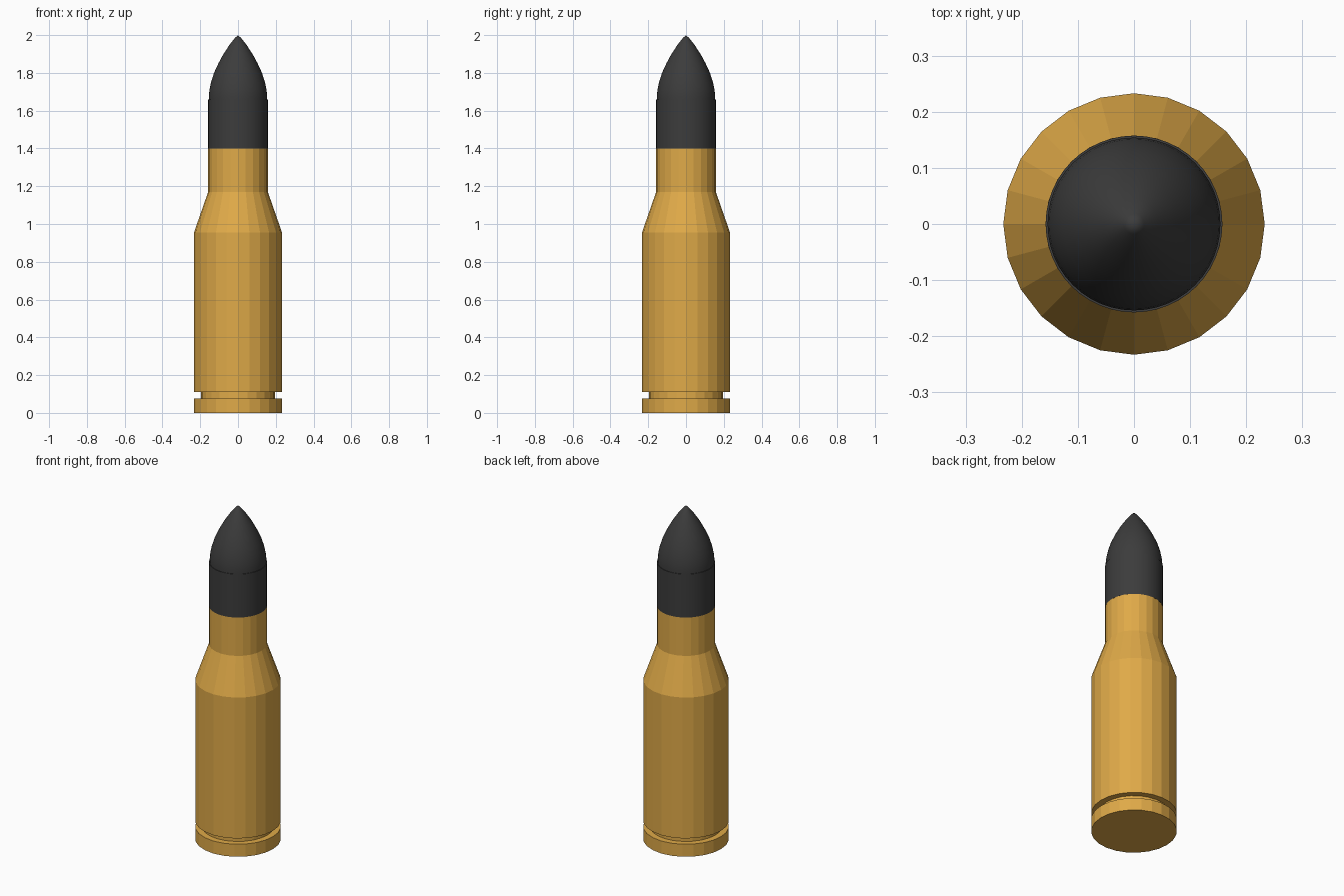
import bpy
import bmesh
import math

cube = bpy.data.objects.get("Cube")
if cube:
    bpy.data.objects.remove(cube)


def material(name, rgb):
    mat = bpy.data.materials.new(name)
    mat.use_nodes = True
    colour = (*rgb, 1)
    mat.diffuse_color = colour
    mat.node_tree.nodes["Principled BSDF"].inputs["Base Color"].default_value = colour
    return mat


def lathe(name, profile, sides, mat, smooth=False):
    """Turn a (radius, height) profile about z; open ends are capped."""
    bm = bmesh.new()
    rings = []
    for r, z in profile:
        if r == 0:
            rings.append([bm.verts.new((0, 0, z))] * sides)
            continue
        angles = [math.tau * i / sides for i in range(sides)]
        rings.append([bm.verts.new((r * math.cos(a), r * math.sin(a), z)) for a in angles])
    for low, high in zip(rings, rings[1:]):
        for i in range(sides):
            j = (i + 1) % sides
            corners = [low[i], low[j], high[j], high[i]]
            bm.faces.new(list(dict.fromkeys(corners)))
    bm.faces.new(rings[0][::-1])
    if profile[-1][0] > 0:
        bm.faces.new(rings[-1])
    mesh = bpy.data.meshes.new(name)
    bm.to_mesh(mesh)
    bm.free()
    mesh.materials.append(mat)
    obj = bpy.data.objects.new(name, mesh)
    bpy.context.collection.objects.link(obj)
    if smooth:
        bpy.ops.object.select_all(action="DESELECT")
        bpy.context.view_layer.objects.active = obj
        obj.select_set(True)
        bpy.ops.object.shade_smooth_by_angle(angle=math.radians(30))
    return obj


brass = material("brass", (0.74, 0.40, 0.065))
dark = material("dark_metal", (0.045, 0.045, 0.045))

# Faceted case: rim, extractor groove, body, shoulder and neck
lathe("case", [(0.233, 0), (0.233, 0.075), (0.197, 0.075), (0.197, 0.11),
               (0.233, 0.11), (0.233, 0.955), (0.158, 1.17), (0.158, 1.4)], 24, brass)

# Straight lower part of the projectile
lathe("projectile_body", [(0.1575, 1.4), (0.1575, 1.66)], 48, dark, True)

# Pointed nose, set in by a fine step
lathe("projectile_nose", [(0.154, 1.66), (0.154, 1.68), (0.151, 1.71), (0.143, 1.75),
                          (0.127, 1.80), (0.104, 1.85), (0.077, 1.90), (0.044, 1.95),
                          (0.018, 1.983), (0, 2)], 48, dark, True)
